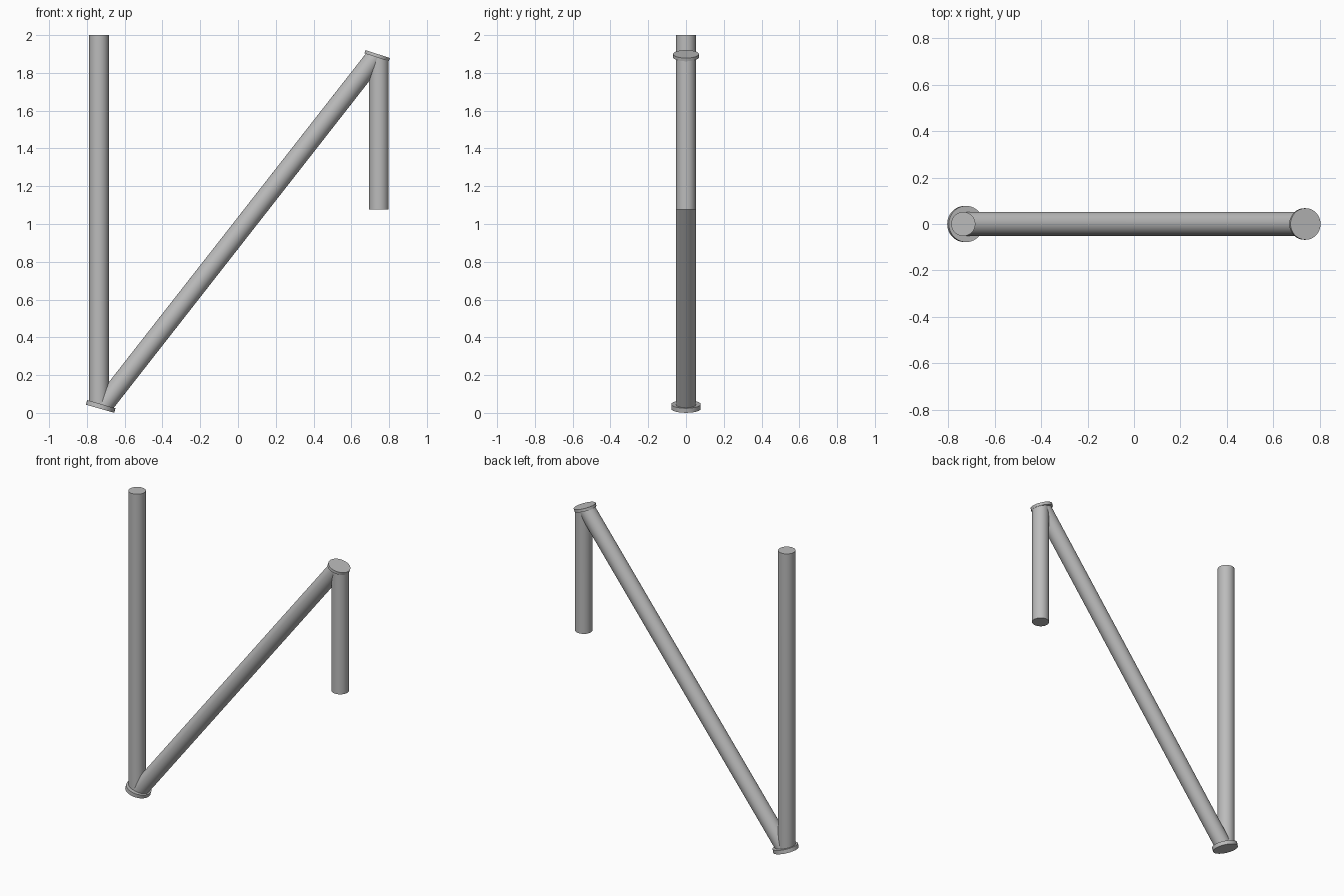
import bpy, bmesh, math
from mathutils import Vector, Matrix

cube = bpy.data.objects.get("Cube")
if cube:
    bpy.data.objects.remove(cube, do_unlink=True)

grey = bpy.data.materials.new("plain_grey")
grey.use_nodes = True
colour = (0.5, 0.5, 0.5, 1)
grey.diffuse_color = colour
grey.node_tree.nodes["Principled BSDF"].inputs["Base Color"].default_value = colour


def mitre_normal(degrees):
    a = math.radians(degrees)
    return Vector((math.sin(a), 0, math.cos(a)))


def rod(name, start, end, radius, cuts=()):
    """Solid round bar; each cut (point, outward normal) mitres an end."""
    start, end = Vector(start), Vector(end)
    axis = end - start
    turn = axis.to_track_quat("Z", "Y").to_matrix().to_4x4()
    bm = bmesh.new()
    bmesh.ops.create_cone(bm, cap_ends=True, segments=48, radius1=radius,
                          radius2=radius, depth=axis.length,
                          matrix=Matrix.Translation((start + end) / 2) @ turn)
    for point, normal in cuts:
        geom = bm.verts[:] + bm.edges[:] + bm.faces[:]
        cut = bmesh.ops.bisect_plane(bm, geom=geom, plane_co=point,
                                     plane_no=normal, clear_outer=True)
        rim = [e for e in cut["geom_cut"] if isinstance(e, bmesh.types.BMEdge)]
        bmesh.ops.holes_fill(bm, edges=rim)
    bmesh.ops.recalc_face_normals(bm, faces=bm.faces[:])
    mesh = bpy.data.meshes.new(name)
    bm.to_mesh(mesh)
    bm.free()
    mesh.materials.append(grey)
    obj = bpy.data.objects.new(name, mesh)
    bpy.context.collection.objects.link(obj)
    bpy.ops.object.select_all(action="DESELECT")
    obj.select_set(True)
    bpy.context.view_layer.objects.active = obj
    bpy.ops.object.shade_smooth_by_angle(angle=math.radians(35))
    return obj


R = 0.052
low, low_n = Vector((-0.727, 0, 0.034)), mitre_normal(16)
high, high_n = Vector((0.737, 0, 1.891)), mitre_normal(18)
low_cut, high_cut = (low, -low_n), (high, high_n)

# Upright bars, mitred where they meet the end plates
rod("tall_post", (-0.736, 0, -0.1), (-0.736, 0, 2), R, [low_cut])
rod("short_post", (0.746, 0, 1.076), (0.746, 0, 2), R, [high_cut])

# Sloping bar between the two joints, run long and mitred at both ends
foot, head = Vector((-0.719, 0, 0.033)), Vector((0.734, 0, 1.891))
reach = (head - foot).normalized() * 0.1
rod("diagonal_bar", foot - reach, head + reach, R, [low_cut, high_cut])

# Tilted round end plates
for name, centre, normal, radius, half in (
        ("lower_plate", low, low_n, 0.078, 0.0125),
        ("upper_plate", high, high_n, 0.068, 0.009)):
    rod(name, centre - normal * half, centre + normal * half, radius)
